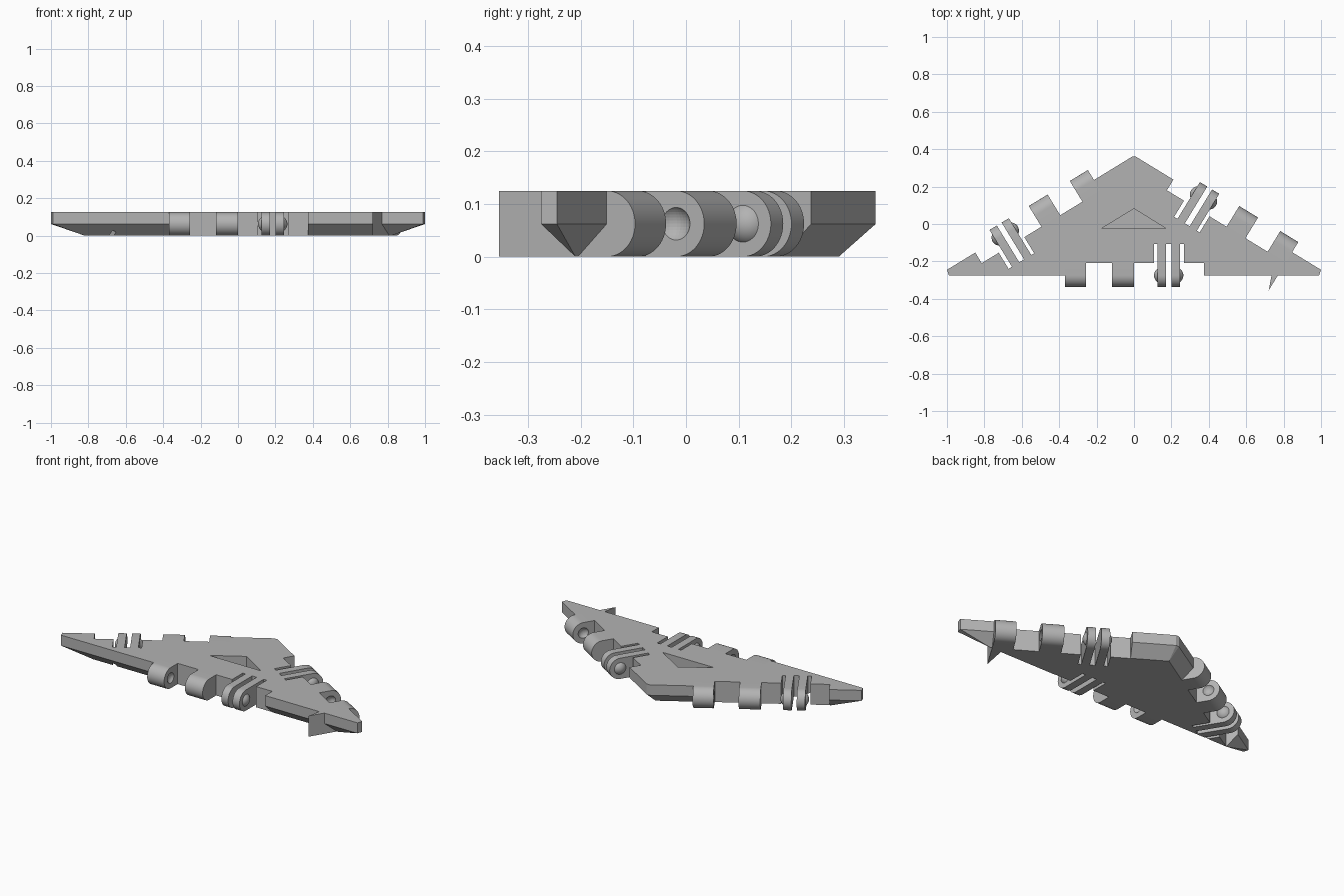
import bpy, bmesh, math
from mathutils import Matrix, Vector

if "Cube" in bpy.data.objects:
    bpy.data.objects.remove(bpy.data.objects["Cube"])

H = 0.125          # tile thickness
R = H / 2          # hinge radius
SLOPE = 0.61       # slope of the two short edges
NOTCH = 0.067      # depth of the hinge recess
SLIT = 0.168       # depth of the slits beside the prongs
TABS = [(-0.37, -0.257), (-0.118, 0.0)]
PRONGS = [(0.125, 0.17), (0.2, 0.246)]

grey = bpy.data.materials.new("plain_grey")
grey.diffuse_color = (0.45, 0.45, 0.45, 1)
grey.use_nodes = True
grey.node_tree.nodes["Principled BSDF"].inputs["Base Color"].default_value = grey.diffuse_color


def finish(name, bm, smooth=False, helper=False):
    bmesh.ops.recalc_face_normals(bm, faces=bm.faces[:])
    me = bpy.data.meshes.new(name)
    bm.to_mesh(me)
    bm.free()
    me.materials.append(grey)
    ob = bpy.data.objects.new(name, me)
    bpy.context.collection.objects.link(ob)
    if smooth:
        bpy.ops.object.select_all(action='DESELECT')
        ob.select_set(True)
        bpy.context.view_layer.objects.active = ob
        bpy.ops.object.shade_smooth_by_angle(angle=math.radians(35))
    if helper:
        ob.hide_render = True
        ob.hide_set(True)
    return ob


def prism(bm, pts, offset, matrix=Matrix()):
    """Extrude a planar outline along offset."""
    face = bm.faces.new([bm.verts.new(matrix @ Vector(p)) for p in pts])
    new = bmesh.ops.extrude_face_region(bm, geom=[face])["geom"]
    move = matrix.to_3x3() @ Vector(offset)
    for v in new:
        if isinstance(v, bmesh.types.BMVert):
            v.co += move


def boolean(ob, cutter, operation='DIFFERENCE'):
    mod = ob.modifiers.new(operation.lower(), 'BOOLEAN')
    mod.operation = operation
    mod.solver = 'EXACT'
    mod.object = cutter


# Edge frames: local x runs along the edge, local y points inward
def frame(x, y, angle):
    return Matrix.Translation((x, y, 0)) @ Matrix.Rotation(angle, 4, 'Z')


tilt = math.atan(SLOPE)
ex = 0.53
ey = 0.366 - SLOPE * ex
EDGES = {"front": frame(0, -0.275, 0),
         "right": frame(ex, ey, math.pi - tilt),
         "left": frame(-ex, ey, math.pi + tilt)}

# Triangular body with a 45 degree chamfer under the rim
bm = bmesh.new()
for s in (-1, 1):
    for x, y in ((0.99, -0.275), (1.0, -0.245), (0.01, 0.36)):
        for z in (0.062, H):
            bm.verts.new((s * x, y, z))
    bm.verts.new((s * 0.82, -0.21, 0))
bm.verts.new((0, 0.29, 0))
bmesh.ops.convex_hull(bm, input=bm.verts[:])
bmesh.ops.dissolve_limit(bm, angle_limit=0.02, verts=bm.verts[:], edges=bm.edges[:])
body = finish("body", bm)

# Sharp fin on the front edge
bm = bmesh.new()
prism(bm, [(0.72, -0.355, 0), (0.812, -0.205, 0), (0.75, -0.2, 0)], (0, 0, H))
boolean(body, finish("fin_helper", bm, helper=True), 'UNION')

# Hinge recess with slits, cut into every edge
outline = [(-0.37, -0.1), (-0.37, NOTCH)]
for a, b in ((0.107, 0.125), (0.17, 0.2), (0.246, 0.267)):
    outline += [(a, NOTCH), (a, SLIT), (b, SLIT), (b, NOTCH)]
outline += [(0.374, NOTCH), (0.374, -0.1)]
bm = bmesh.new()
for m in EDGES.values():
    prism(bm, [(x, y, -0.05) for x, y in outline], (0, 0, 0.3), m)
boolean(body, finish("recess_cutter", bm, helper=True))

# Blind triangular pocket in the top
bm = bmesh.new()
prism(bm, [(-0.175, -0.025, 0.04), (0.173, -0.025, 0.04), (0, 0.082, 0.04)], (0, 0, 0.2))
boolean(body, finish("pocket_cutter", bm, helper=True))

# Rounded hinge lug profile: half circle outside, straight inside
N = 24
profile = [(-R * math.sin(math.pi * i / N), R + R * math.cos(math.pi * i / N))
           for i in range(N + 1)]
profile += [(NOTCH, 0), (NOTCH, H)]


def lugs(bm, spans, m):
    for a, b in spans:
        prism(bm, [(a, y, z) for y, z in profile], (b - a, 0, 0), m)


def ball(bm, x, radius, m):
    bmesh.ops.create_uvsphere(bm, u_segments=32, v_segments=20, radius=radius,
                              matrix=m @ Matrix.Translation((x, 0, R)))


for side, m in EDGES.items():
    # Socket tabs with dimples on the facing sides
    bm = bmesh.new()
    lugs(bm, TABS, m)
    tabs = finish(side + "_socket_tabs", bm, smooth=True)
    bm = bmesh.new()
    ball(bm, TABS[0][1] + 0.022, 0.038, m)
    ball(bm, TABS[1][0] - 0.022, 0.038, m)
    boolean(tabs, finish(side + "_dimple_cutter", bm, helper=True))

    # Spring prongs
    bm = bmesh.new()
    lugs(bm, PRONGS, m)
    finish(side + "_prongs", bm, smooth=True)

    # Domed pins on the outer sides of the prongs
    bm = bmesh.new()
    ball(bm, PRONGS[0][0] + 0.025, 0.043, m)
    ball(bm, PRONGS[1][1] - 0.025, 0.043, m)
    for x, sign in ((PRONGS[0][0], 1), (PRONGS[1][1], -1)):
        mid = (PRONGS[0][1] + PRONGS[1][0]) / 2
        inside = [v for v in bm.verts
                  if ((m.inverted() @ v.co).x - mid) * sign < 0
                  and ((m.inverted() @ v.co).x - x) * sign > 0.01]
        far = [v for v in bm.verts if v not in inside]
        bmesh.ops.delete(bm, geom=inside, context='VERTS')
    finish(side + "_pins", bm, smooth=True)
